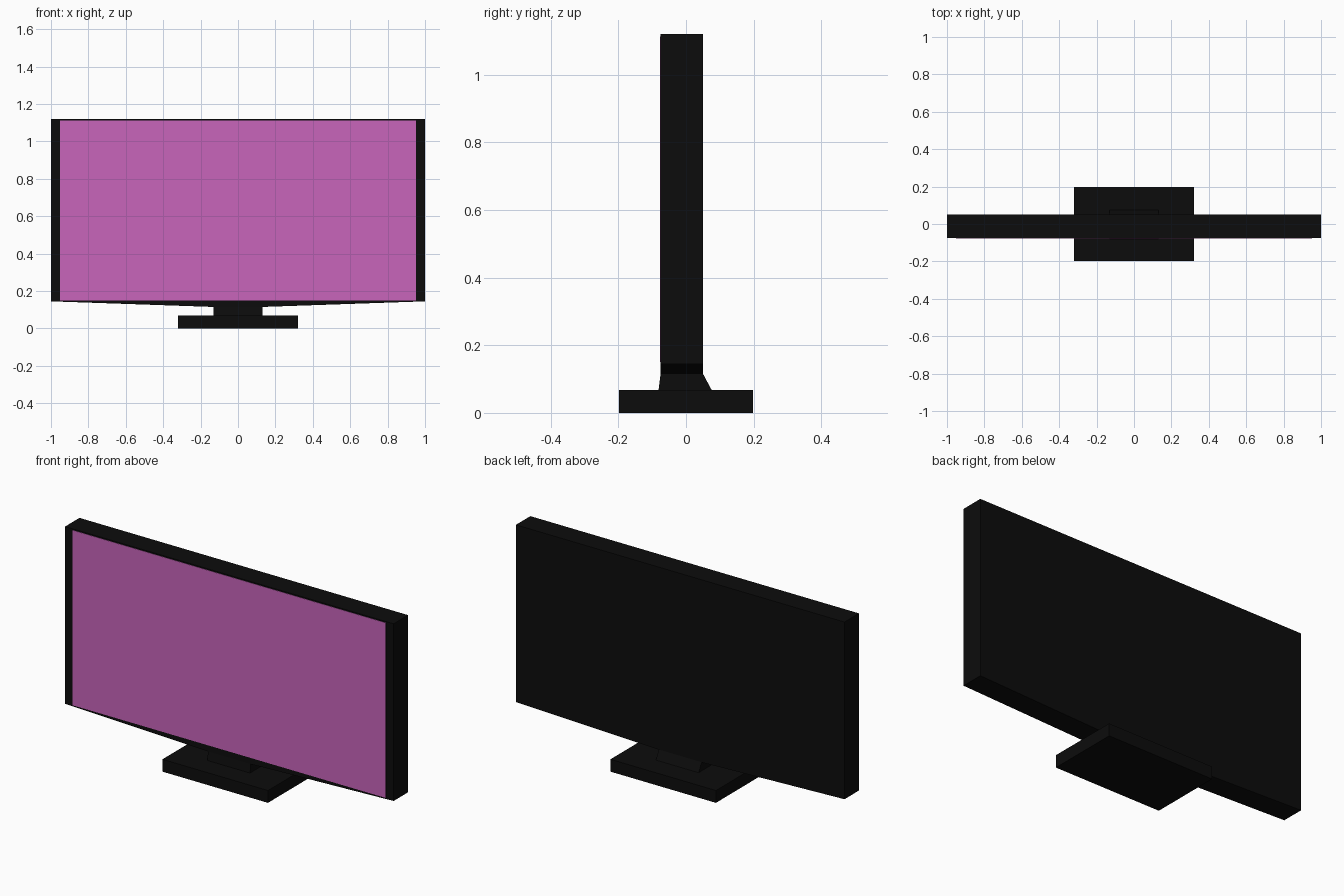
import bpy
import bmesh

cube = bpy.data.objects.get("Cube")
if cube:
    bpy.data.objects.remove(cube, do_unlink=True)


def make_material(name, color):
    mat = bpy.data.materials.new(name)
    mat.use_nodes = True
    mat.diffuse_color = color
    mat.node_tree.nodes["Principled BSDF"].inputs["Base Color"].default_value = color
    return mat


def make_loft(name, mat, lower, upper):
    """Solid between two matching rings of points."""
    bm = bmesh.new()
    a = [bm.verts.new(p) for p in lower]
    b = [bm.verts.new(p) for p in upper]
    bm.faces.new(a)
    bm.faces.new(b)
    for i in range(len(a)):
        j = (i + 1) % len(a)
        bm.faces.new((a[i], a[j], b[j], b[i]))
    bmesh.ops.recalc_face_normals(bm, faces=bm.faces)
    mesh = bpy.data.meshes.new(name)
    bm.to_mesh(mesh)
    bm.free()
    mesh.materials.append(mat)
    obj = bpy.data.objects.new(name, mesh)
    bpy.context.collection.objects.link(obj)
    return obj


def rect(half_x, y0, y1, z):
    return [(-half_x, y0, z), (half_x, y0, z), (half_x, y1, z), (-half_x, y1, z)]


black = make_material("black plastic", (0.0037, 0.0037, 0.0037, 1))
pink = make_material("pink screen", (0.58, 0.13, 0.5, 1))

# Housing: front outline with a shallow drooping underside, extruded in depth
front, back, top = -0.075, 0.05, 1.12
outline = [(-1, 0.145), (-0.13, 0.115), (0.13, 0.115), (1, 0.145), (1, top), (-1, top)]
make_loft("housing", black,
          [(x, front, z) for x, z in outline],
          [(x, back, z) for x, z in outline])

# Screen: thin plate on the front of the housing
make_loft("screen", pink,
          rect(0.953, front - 0.002, front + 0.002, 0.15),
          rect(0.953, front - 0.002, front + 0.002, 1.113))

# Stand: sloped neck on a flat base
make_loft("stand_neck", black, rect(0.13, -0.082, 0.08, 0.06), rect(0.13, front, back, 0.116))
make_loft("stand_base", black, rect(0.321, -0.198, 0.198, 0), rect(0.321, -0.198, 0.198, 0.068))
